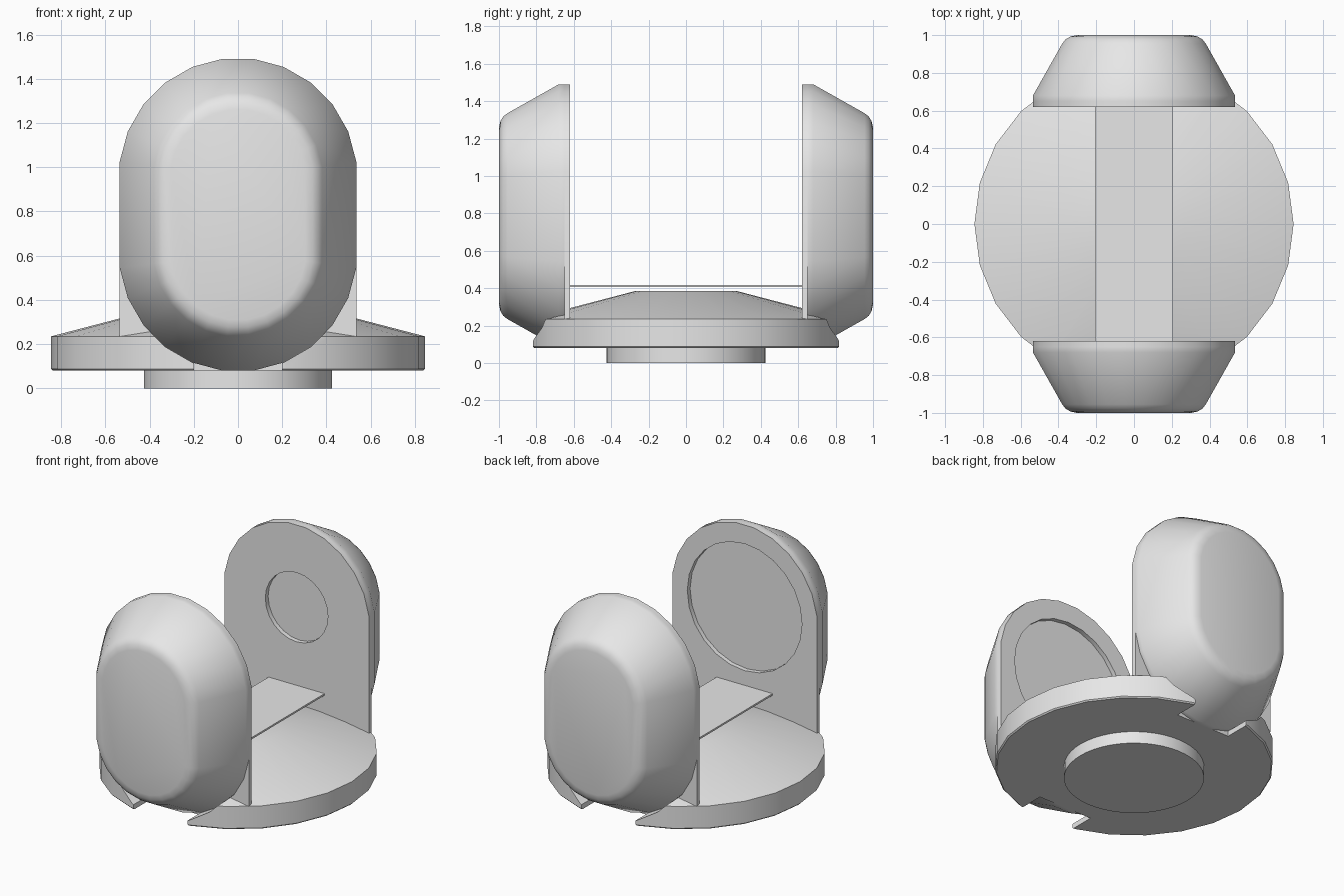
import bpy, bmesh
from math import sin, cos, radians, pi

if "Cube" in bpy.data.objects:
    bpy.data.objects.remove(bpy.data.objects["Cube"], do_unlink=True)

grey = bpy.data.materials.new("light_grey")
grey.use_nodes = True
GREY = (0.8, 0.8, 0.8, 1)
grey.diffuse_color = GREY
for node in grey.node_tree.nodes:
    if node.type == 'BSDF_PRINCIPLED':
        node.inputs["Base Color"].default_value = GREY

RADIUS, LOW, HIGH = 0.535, 0.615, 0.955    # pod outline: two half circles


def loft(name, rings):
    """Skin a list of equal-length point rings and cap both ends."""
    bm = bmesh.new()
    loops = [[bm.verts.new(p) for p in ring] for ring in rings]
    n = len(loops[0])
    for a, b in zip(loops, loops[1:]):
        for i in range(n):
            j = (i + 1) % n
            bm.faces.new((a[i], a[j], b[j], b[i]))
    bm.faces.new(loops[0])
    bm.faces.new(loops[-1])
    bmesh.ops.recalc_face_normals(bm, faces=bm.faces)
    mesh = bpy.data.meshes.new(name)
    bm.to_mesh(mesh)
    bm.free()
    mesh.materials.append(grey)
    obj = bpy.data.objects.new(name, mesh)
    bpy.context.collection.objects.link(obj)
    return obj


def circle(r, z, sides=24):
    return [(r * cos(2 * pi * i / sides), r * sin(2 * pi * i / sides), z)
            for i in range(sides)]


def disc_y(r, y, z, sides=24):
    return [(x, y, z + v) for x, v, _ in circle(r, 0, sides)]


def capsule(y, inset=0.0, square_bottom=None):
    """Upright rounded outline; the lower arc can become a square foot."""
    r = (RADIUS - inset) / cos(radians(7.5))
    angles = [radians(7.5 + 15 * i) for i in range(12)]
    pts = [(r * cos(a), y, HIGH + r * sin(a)) for a in angles]
    if square_bottom is None:
        pts += [(-r * cos(a), y, LOW - r * sin(a)) for a in angles]
    else:
        pts += [(-RADIUS, y, square_bottom), (RADIUS, y, square_bottom)]
    return pts


def box(name, x, y0, y1, z0, z1):
    return loft(name, [[(-x, y, z0), (x, y, z0), (x, y, z1), (-x, y, z1)]
                       for y in (y0, y1)])


def cut(obj, cutter):
    """Subtract a cutter, bake the result and discard the cutter."""
    cutter.hide_render = True
    mod = obj.modifiers.new("cut", 'BOOLEAN')
    mod.operation, mod.solver, mod.object = 'DIFFERENCE', 'EXACT', cutter
    graph = bpy.context.evaluated_depsgraph_get()
    baked = bpy.data.meshes.new_from_object(obj.evaluated_get(graph))
    obj.modifiers.clear()
    obj.data = baked
    bpy.data.objects.remove(cutter, do_unlink=True)


# Turntable base with a low conical top, and its round foot
base = loft("base_disc", [circle(0.837, 0.08), circle(0.845, 0.088),
                          circle(0.845, 0.235), circle(0.27, 0.385)])
foot = loft("base_foot", [circle(0.425, 0, 48), circle(0.425, 0.085, 48)])

# Thin deck between the two pods
deck = box("deck_plate", 0.207, -0.622, 0.622, 0.405, 0.417)
parts = [base, foot, deck]

# (distance from centre, inset) steps of the pod shell
SHELL = [(0.65, 0), (0.68, 0), (0.955, 0.155), (0.977, 0.172),
         (0.992, 0.197), (1.0, 0.23)]

for side, label, hole in ((-1, "front", 0.425), (1, "back", 0.232)):
    pod = loft(label + "_pod", [capsule(side * y, i) for y, i in SHELL])

    # Inner panel with a round opening
    panel = loft(label + "_panel", [capsule(side * y, 0, 0.235)
                                    for y in (0.62, 0.65)])
    cut(panel, loft("opening_cutter", [disc_y(hole, side * y, 0.94)
                                       for y in (0.55, 0.7)]))

    # Notch in the base where the pod sits
    cut(base, loft("notch_cutter", [capsule(side * y) for y in (0.65, 1.1)]))
    cut(base, box("slot_cutter", 0.2, side * 0.65, side * 1.1, 0.0, 0.2))
    parts += [pod, panel]

# Smooth curved sides while keeping hard edges
bpy.ops.object.select_all(action='DESELECT')
for part in parts:
    part.select_set(True)
bpy.context.view_layer.objects.active = base
bpy.ops.object.shade_smooth_by_angle(angle=radians(31))
